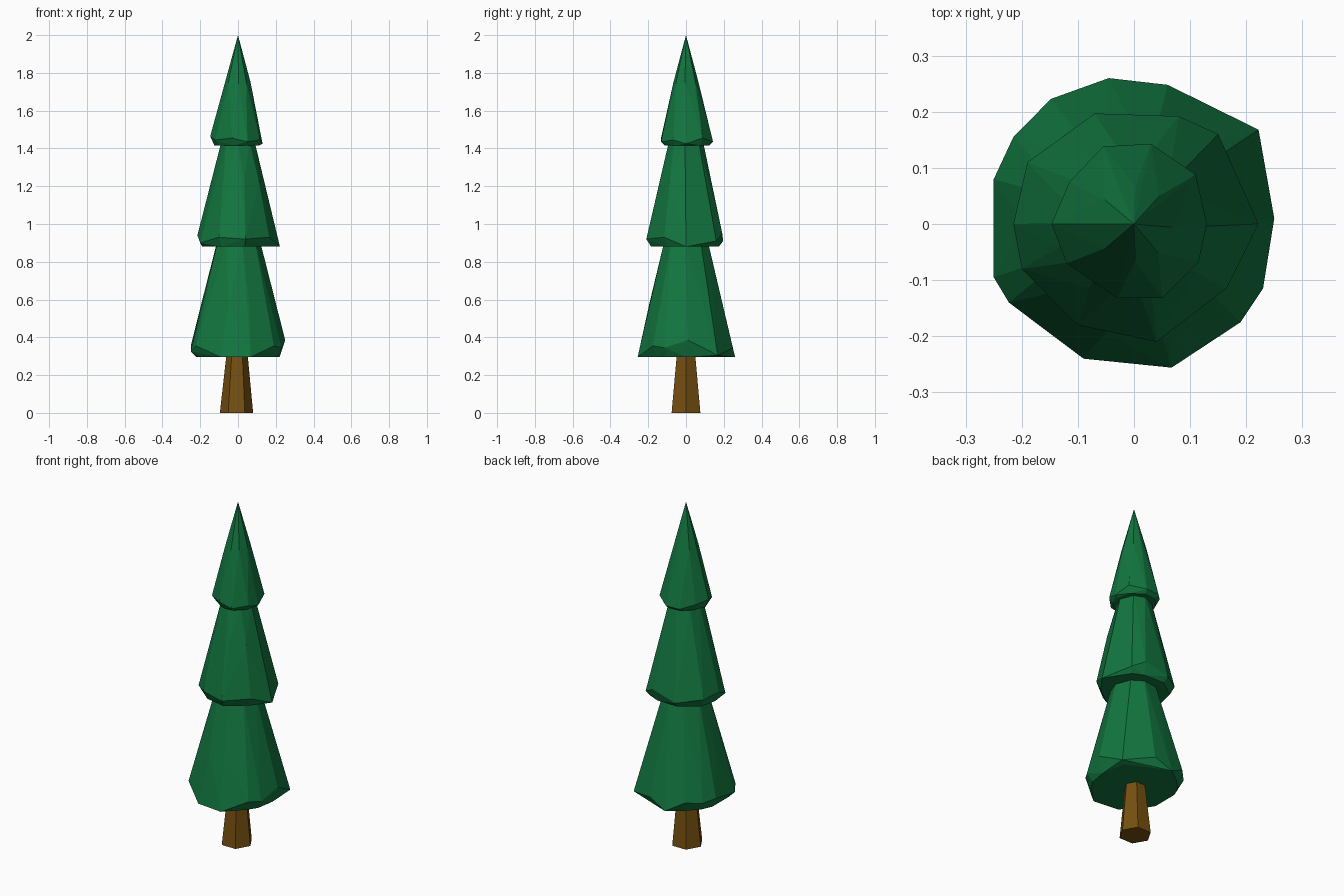
import bpy, bmesh, math, random

if "Cube" in bpy.data.objects:
    bpy.data.objects.remove(bpy.data.objects["Cube"])

random.seed(4)


def material(name, color):
    m = bpy.data.materials.new(name)
    m.diffuse_color = (*color, 1)
    m.use_nodes = True
    m.node_tree.nodes["Principled BSDF"].inputs["Base Color"].default_value = m.diffuse_color
    return m


green = material("needle_green", (0.006, 0.18, 0.05))
brown = material("bark_brown", (0.18, 0.08, 0.005))


def ring(n, r, z, jitter=0.0, cx=0.0):
    """Slightly irregular circle of points."""
    pts = []
    for i in range(n):
        a = 2 * math.pi * (i + random.uniform(-jitter, jitter) * 4) / n
        k = r * (1 + random.uniform(-jitter, jitter))
        pts.append((cx + k * math.cos(a), k * math.sin(a), z))
    return pts


def hull(name, pts, mat):
    """Faceted convex solid around a set of points."""
    bm = bmesh.new()
    for p in pts:
        bm.verts.new(p)
    res = bmesh.ops.convex_hull(bm, input=bm.verts)
    loose = {g for g in res["geom_interior"] + res["geom_unused"]
             if isinstance(g, bmesh.types.BMVert)}
    bmesh.ops.delete(bm, geom=list(loose), context='VERTS')
    bmesh.ops.recalc_face_normals(bm, faces=bm.faces)
    me = bpy.data.meshes.new(name)
    bm.to_mesh(me)
    bm.free()
    ob = bpy.data.objects.new(name, me)
    me.materials.append(mat)
    bpy.context.collection.objects.link(ob)
    return ob


def tier(name, z0, rim, upper, under=0.88):
    """Chipped rim (x, y, lift) with a flat underside, plus upper rings."""
    pts = [(x, y, z0 + lift) for x, y, lift in rim]
    pts += [(x * under, y * under, z0) for x, y, lift in rim if lift > 0]
    return hull(name, pts + upper, green)


# Tapered six-sided trunk
hull("trunk", ring(6, 0.088, 0.0, 0, -0.008) + ring(6, 0.056, 0.31, 0, -0.005), brown)

# Lower foliage
low = [(0.222, 0.168, 0.01), (0.06, 0.248, 0.05), (-0.045, 0.26, 0),
       (-0.148, 0.223, 0.06), (-0.215, 0.155, 0.05), (-0.25, 0.08, 0.06),
       (-0.25, -0.095, 0.03), (-0.223, -0.14, 0.06), (-0.09, -0.24, 0),
       (0.067, -0.256, 0), (0.19, -0.175, 0.06), (0.23, -0.115, 0.05),
       (0.25, 0.01, 0.09)]
tier("lower_foliage", 0.295, low,
     ring(10, 0.196, 0.58, 0.03) + ring(9, 0.12, 0.90, 0.02))

# Middle foliage
mid = [(-0.07, 0.197, 0.03), (0.08, 0.192, 0.07), (0.15, 0.16, 0.03),
       (0.222, 0.0, 0), (0.165, -0.115, 0.05), (0.04, -0.21, 0.04),
       (-0.1, -0.18, 0.05), (-0.2, -0.08, 0.02), (-0.215, 0.0, 0.06),
       (-0.19, 0.11, 0.05)]
tier("middle_foliage", 0.88, mid,
     ring(9, 0.138, 1.22, 0.03) + ring(8, 0.088, 1.44, 0.02))

# Top foliage with pointed tip
top = [(-0.055, 0.138, 0.02), (0.03, 0.143, 0.02), (0.11, 0.088, 0.04),
       (0.13, 0.0, 0.01), (0.115, -0.068, 0.03), (0.05, -0.132, 0.02),
       (-0.03, -0.132, 0.04), (-0.12, -0.07, 0.03), (-0.147, 0.0, 0.05),
       (-0.115, 0.075, 0.04)]
tier("top_foliage", 1.415, top,
     ring(8, 0.068, 1.75, 0.03) + [(0, 0, 2.0)], 0.85)
